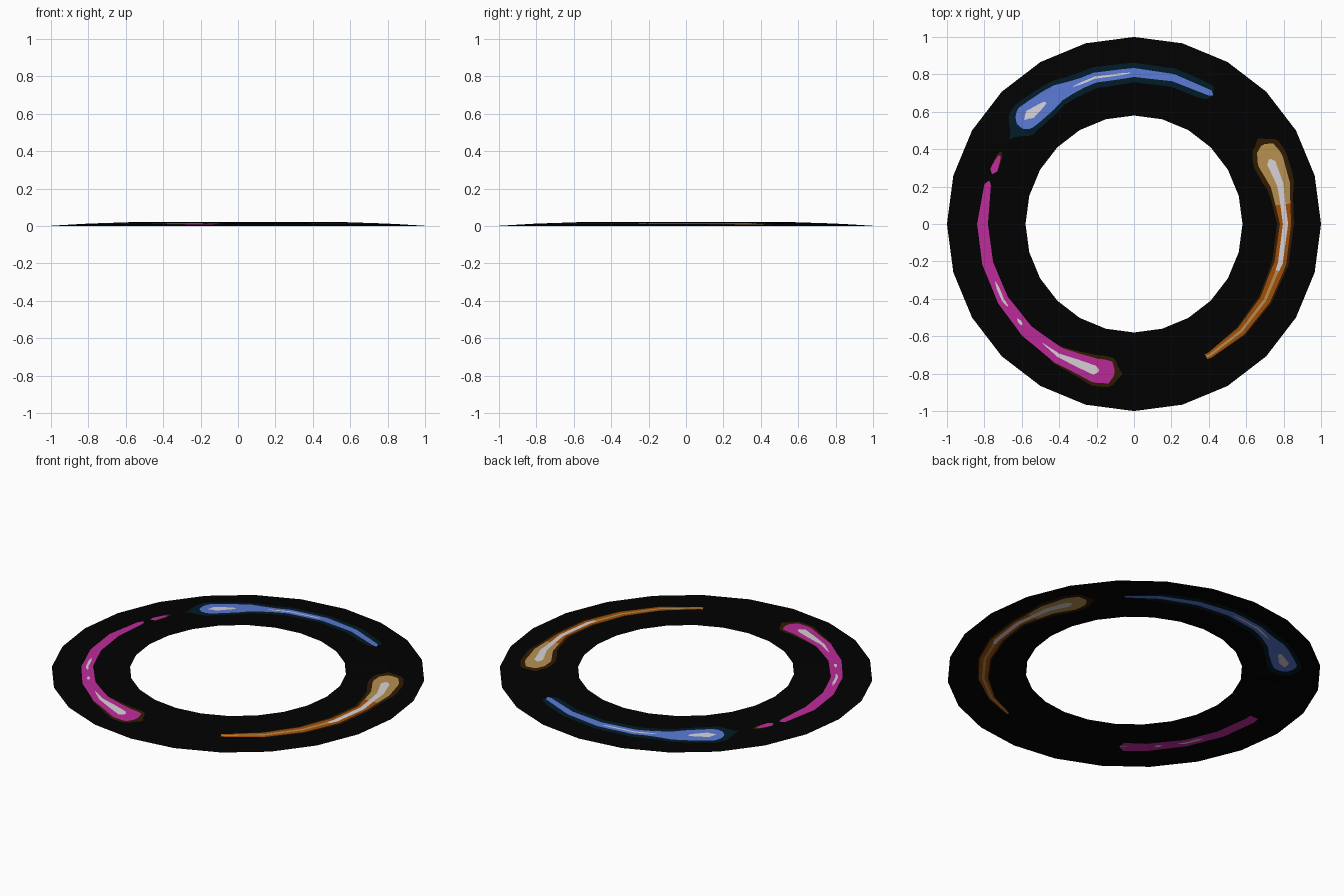
import bpy, bmesh, math

if "Cube" in bpy.data.objects:
    bpy.data.objects.remove(bpy.data.objects["Cube"])

SIDES, PER_SIDE = 24, 10
INNER, OUTER, MID = 0.58, 1.0, 0.81
EPS = 0.0015
THICK = 0.0015

# One flat colour per material (sRGB 0-255 turned into linear)
COLOURS = [
    ("black", (13, 13, 13)), ("dark_teal", (14, 32, 42)), ("dark_brown", (50, 32, 14)),
    ("blue", (88, 117, 203)), ("magenta", (182, 45, 148)), ("orange", (158, 78, 20)),
    ("tan", (176, 140, 80)), ("pale_white", (207, 202, 207)),
]
INDEX = {name: i for i, (name, _) in enumerate(COLOURS)}


def linear(v):
    v /= 255
    v = v / 12.92 if v <= 0.04045 else ((v + 0.055) / 1.055) ** 2.4
    return max(v * 1.1 - 0.005, 0.0004)


# Streak outlines: angle, half widths of core, main colour and glow
BLUE = [(46, 0, .008, .01), (60, 0, .016, .04), (64, 0, .017, .048), (90, 0, .024, .052),
        (94, .005, .026, .055), (110, .006, .028, .058), (115, 0, .035, .062), (125, 0, .058, .082),
        (127, .012, .06, .085), (134, .028, .066, .09), (136, 0, .064, .09), (139, 0, .04, .085),
        (140, 0, 0, .07), (145, 0, 0, 0)]
MAGENTA = [(152, 0, 0, .015), (155, 0, .014, .018), (159, 0, .02, .02), (160, 0, 0, 0), (164, 0, 0, 0),
           (165, 0, .018, 0), (180, 0, .029, 0), (202, 0, .03, 0), (205, .008, .03, 0),
           (212, .006, .032, 0), (214, 0, .033, 0), (219, 0, .034, 0), (221, .012, .034, 0),
           (223, 0, .035, 0), (231, 0, .038, 0), (240, .01, .044, .05),
           (248, .02, .053, .065), (255, .025, .064, .082), (257, 0, .066, .085),
           (261, 0, .06, .08), (263, 0, 0, .06), (265, 0, 0, 0)]
ORANGE = [(-74, .003, .008, 0), (-60, .006, .016, .016), (-45, .007, .024, .03), (-20, .008, .032, .042),
          (-15, .013, .032, .045), (0, .014, .03, .045), (10, .014, .044, .06), (18, .02, .058, .085),
          (24, .024, .07, .094), (26, 0, .07, .094), (30, 0, .05, .08), (32, 0, 0, .06), (34, 0, 0, 0)]

# Angle range of each streak on the upper and lower sheets
STREAKS = [(BLUE, "blue", "dark_teal", ((59, 145), (46, 143))),
           (MAGENTA, "magenta", "dark_brown", ((152, 265), (177, 235))),
           (ORANGE, "orange", "dark_brown", ((-62, 34), (-74, 34)))]


def sample(deg, side):
    """Half widths and colours of the streak at this angle."""
    for keys, main, glow, ranges in STREAKS:
        low, high = ranges[side]
        for d in (deg, deg - 360):
            if not low <= d < high:
                continue
            for a, b in zip(keys, keys[1:]):
                if a[0] <= d < b[0]:
                    t = (d - a[0]) / (b[0] - a[0])
                    w = [a[i] + (b[i] - a[i]) * t for i in (1, 2, 3)]
                    core = "pale_white"
                    if main == "orange":
                        core = "tan" if d < -18 else "pale_white"
                        main = "tan" if d > 8 else "orange"
                    return w, (core, main, glow)
    return [0, 0, 0], ("black",) * 3


def height(r):
    t = (OUTER - r) / (OUTER - INNER)
    return 0.019 * t + 0.01 * t * (1 - t)


def build_sheet(name, side, materials):
    """Shallow 24-sided ring whose face rows follow the streak outlines."""
    bm = bmesh.new()
    columns = []
    count = SIDES * PER_SIDE
    step = 360 / count
    half = math.pi / SIDES
    lift = 0 if side else THICK
    for i in range(count):
        a = math.radians(i * step)
        facet = math.cos(half) / math.cos(a % (2 * half) - half)
        w, _ = sample(i * step, side)
        w1 = max(w[0], EPS)
        w2 = max(w[1], w1 + EPS)
        w3 = max(w[2], w2 + EPS)
        radii = [INNER, MID - w3, MID - w2, MID - w1, MID + w1, MID + w2, MID + w3, OUTER]
        columns.append([bm.verts.new((r * facet * math.cos(a), r * facet * math.sin(a),
                                      height(r) + lift)) for r in radii])
    for i in range(count):
        c, n = columns[i], columns[(i + 1) % count]
        w, (core, main, glow) = sample((i + 0.5) * step, side)
        g = glow if w[2] > max(w[1], EPS) else "black"
        m = main if w[1] > EPS else g
        k = core if w[0] > EPS else m
        for j, colour in enumerate(("black", g, m, k, m, g, "black")):
            quad = (c[j], c[j + 1], n[j + 1], n[j])
            f = bm.faces.new(quad[::-1] if side else quad)
            f.material_index = INDEX[colour]
    mesh = bpy.data.meshes.new(name)
    bm.to_mesh(mesh)
    bm.free()
    for mat in materials:
        mesh.materials.append(mat)
    bpy.context.collection.objects.link(bpy.data.objects.new(name, mesh))


materials = []
for name, rgb in COLOURS:
    mat = bpy.data.materials.new(name)
    mat.diffuse_color = (*[linear(v) for v in rgb], 1)
    mat.use_nodes = True
    mat.node_tree.nodes["Principled BSDF"].inputs["Base Color"].default_value = mat.diffuse_color
    materials.append(mat)

# Upper and lower faces of the ring
build_sheet("ring_upper_face", 0, materials)
build_sheet("ring_lower_face", 1, materials)
